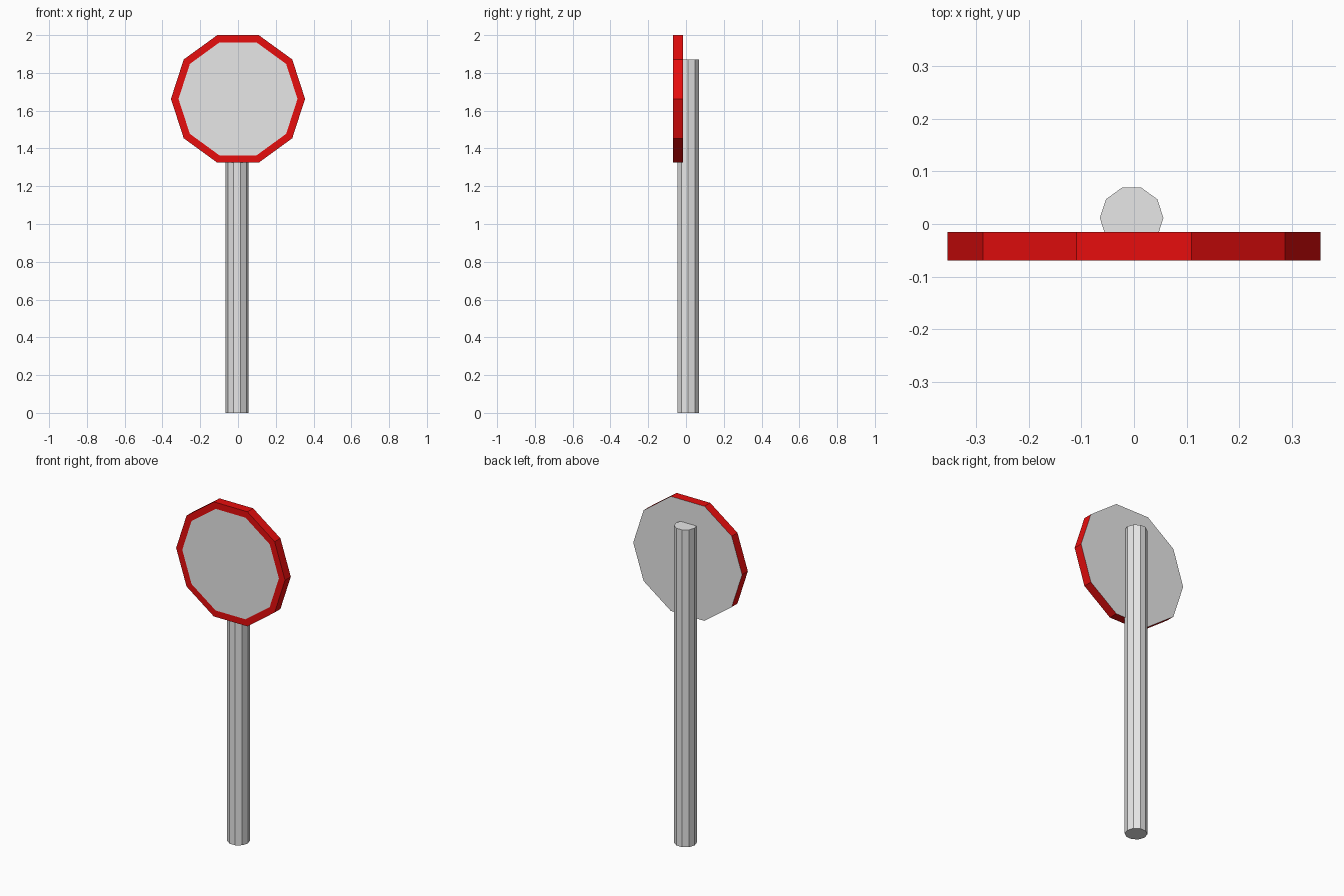
import bpy, bmesh, math
from mathutils import Matrix

if "Cube" in bpy.data.objects:
    bpy.data.objects.remove(bpy.data.objects["Cube"])


def material(name, color):
    m = bpy.data.materials.new(name)
    m.diffuse_color = (*color, 1)
    m.use_nodes = True
    m.node_tree.nodes["Principled BSDF"].inputs["Base Color"].default_value = m.diffuse_color
    return m


grey = material("light_grey", (0.8, 0.8, 0.8))
red = material("red", (0.8, 0.004, 0.004))


def decagon_prism(radius, length):
    """Ten-sided prism from z=0 to z=length, with corners on the x axis."""
    bm = bmesh.new()
    ring = [bm.verts.new((radius * math.cos(i * math.tau / 10),
                          radius * math.sin(i * math.tau / 10), 0)) for i in range(10)]
    face = bm.faces.new(ring)
    ext = bmesh.ops.extrude_face_region(bm, geom=[face], use_keep_orig=True)
    top = [g for g in ext["geom"] if isinstance(g, bmesh.types.BMVert)]
    bmesh.ops.translate(bm, verts=top, vec=(0, 0, length))
    bmesh.ops.recalc_face_normals(bm, faces=bm.faces)
    return bm


def finish(bm, name, mats):
    me = bpy.data.meshes.new(name)
    bm.normal_update()
    bm.to_mesh(me)
    bm.free()
    for m in mats:
        me.materials.append(m)
    ob = bpy.data.objects.new(name, me)
    bpy.context.collection.objects.link(ob)
    return ob


# Pole, its front edge sunk into the sign plate
pole = finish(decagon_prism(0.0605, 1.87), "pole", [grey])
pole.location = (-0.0045, 0.0115, 0)

# Sign plate: red rim and sides, grey inset front and grey back
bm = decagon_prism(0.355, 0.0535)
bmesh.ops.transform(bm, verts=bm.verts,
                    matrix=Matrix.Translation((0, -0.0155, 1.6624)) @ Matrix.Rotation(math.pi / 2, 4, 'X'))
bm.normal_update()
front = min(bm.faces, key=lambda f: f.normal.y)
back = max(bm.faces, key=lambda f: f.normal.y)
bmesh.ops.inset_region(bm, faces=[front], thickness=0.038, use_even_offset=True)
front.material_index = back.material_index = 1
finish(bm, "sign_plate", [red, grey])
